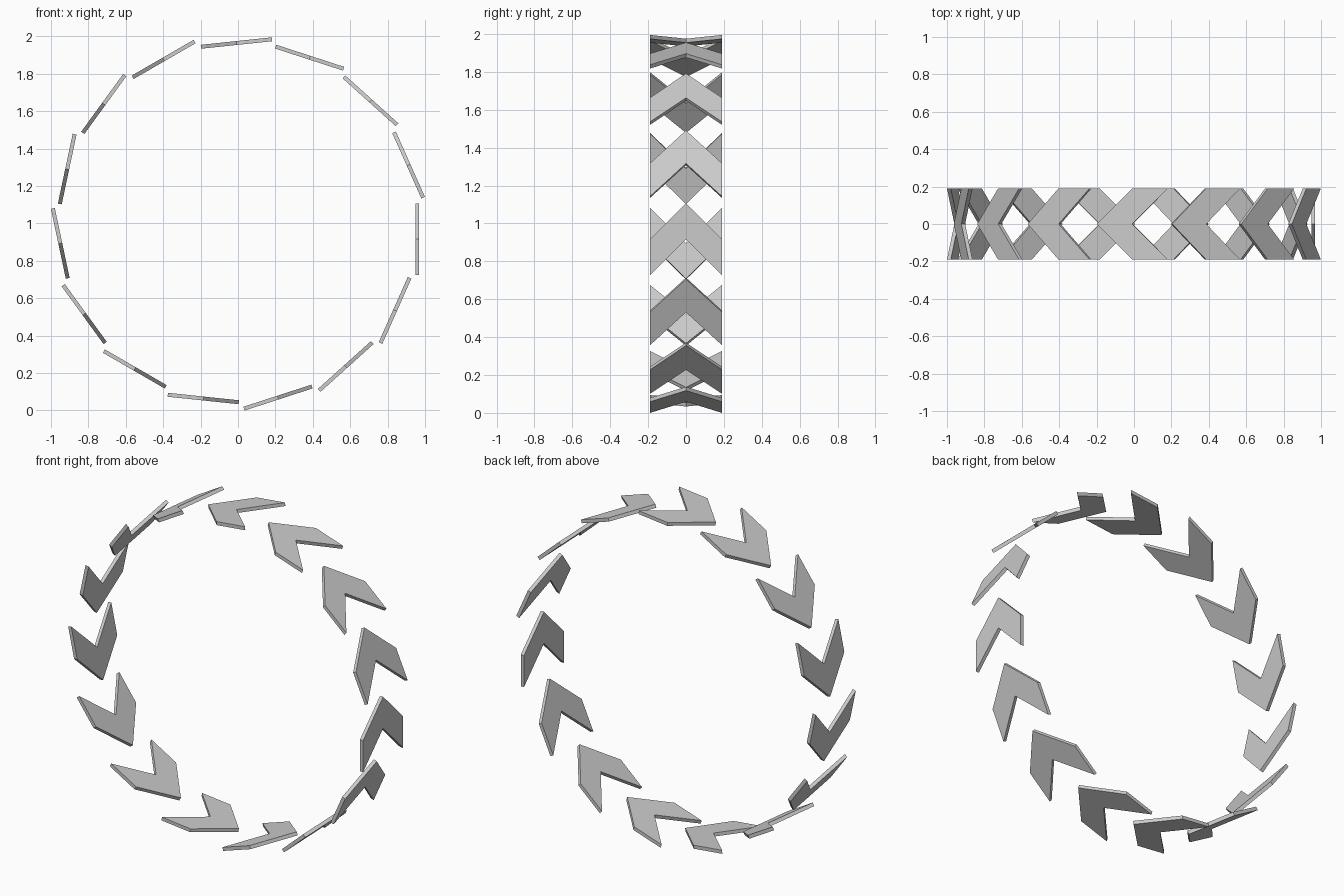
import bpy, math

if "Cube" in bpy.data.objects:
    bpy.data.objects.remove(bpy.data.objects["Cube"])

COUNT = 15            # chevrons around the ring
H = 0.191             # half width, also the arm height
X_IN, X_OUT = 0.945, 0.966   # plate faces (thickness)
Z_MID = -0.089        # plate middle is offset, so trailing ends flare outward
OFFSET_X, BASE_Z = 0.003, 1.005

# 45 degree chevron outline in (y, z)
OUTLINE = [(0, H), (-H, 0), (-H, -H), (0, 0), (H, -H), (H, 0)]


def chevron(index):
    a = math.radians(360 / COUNT * index)
    c, s = math.cos(a), math.sin(a)
    verts = []
    for x in (X_IN, X_OUT):
        for y, z in OUTLINE:
            z += Z_MID
            verts.append((x * c - z * s + OFFSET_X, y, x * s + z * c + BASE_Z))
    # each arm is a planar quad on both faces, plus the rim
    faces = [(0, 1, 2, 3), (0, 3, 4, 5), (9, 8, 7, 6), (11, 10, 9, 6)]
    for i in range(6):
        j = (i + 1) % 6
        faces.append((j, i, i + 6, j + 6))
    mesh = bpy.data.meshes.new(f"chevron_{index + 1}")
    mesh.from_pydata(verts, [], faces)
    mesh.update()
    obj = bpy.data.objects.new(f"chevron_{index + 1}", mesh)
    bpy.context.collection.objects.link(obj)


# Ring of chevron plates
for i in range(COUNT):
    chevron(i)
